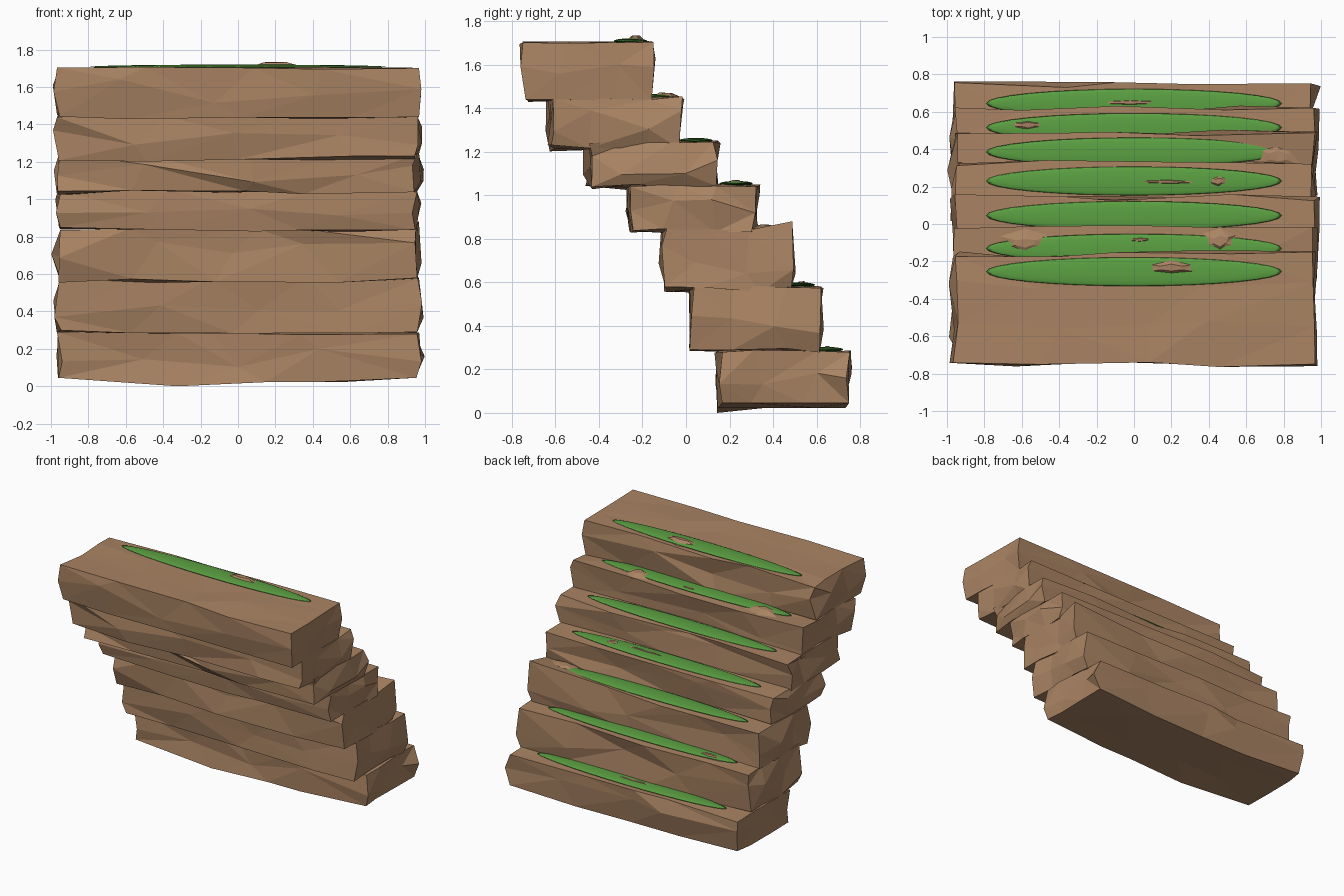
import bpy, bmesh, random
from mathutils import Vector

if "Cube" in bpy.data.objects:
    bpy.data.objects.remove(bpy.data.objects["Cube"])

random.seed(5)


def material(name, rgb):
    m = bpy.data.materials.new(name)
    m.diffuse_color = (*rgb, 1)
    m.use_nodes = True
    m.node_tree.nodes["Principled BSDF"].inputs["Base Color"].default_value = m.diffuse_color
    return m


earth = material("earth brown", (0.40, 0.23, 0.125))
green = material("moss green", (0.105, 0.355, 0.055))


def finish(bm, name, mat):
    bmesh.ops.recalc_face_normals(bm, faces=bm.faces)
    mesh = bpy.data.meshes.new(name)
    bm.to_mesh(mesh)
    bm.free()
    mesh.materials.append(mat)
    obj = bpy.data.objects.new(name, mesh)
    bpy.context.collection.objects.link(obj)
    return obj


def rough_block(name, y0, y1, z0, z1):
    """Box cut into a coarse grid, then roughened into chipped stone."""
    bm = bmesh.new()
    bmesh.ops.create_cube(bm, size=1)
    cuts = [(0, t) for t in (-0.25, 0.0, 0.25)]
    cuts += [(1, t) for t in (-0.18, 0.2)] + [(2, 0.0)]
    for axis, t in cuts:
        p = Vector((0, 0, 0))
        n = Vector((0, 0, 0))
        p[axis], n[axis] = t, 1
        bmesh.ops.bisect_plane(bm, geom=bm.verts[:] + bm.edges[:] + bm.faces[:],
                               plane_co=p, plane_no=n)
    for v in bm.verts:
        c = v.co.copy()
        outer = [abs(a) > 0.49 for a in c]
        side_x = 1 if c.x > 0 else -1
        side_y = 1 if c.y > 0 else -1
        v.co = (c.x * 1.91, (y0 + y1) / 2 + c.y * (y1 - y0),
                (z0 + z1) / 2 + c.z * (z1 - z0))
        # ends: middle row bulges, rims stay closer in
        if outer[0]:
            reach = (-0.015, 0.015) if outer[2] else (-0.025, 0.045)
            v.co.x += side_x * random.uniform(*reach)
        else:
            v.co.x += random.uniform(-0.16, 0.16)
        # front and back: chipped inwards, lower rim tucked under
        if outer[1]:
            reach = (-0.028, 0.01) if outer[2] else (-0.035, 0.012)
            v.co.y += side_y * random.uniform(*reach)
            if c.z < -0.4:
                v.co.y -= side_y * 0.008
        else:
            v.co.y += random.uniform(-0.04, 0.04)
        if not outer[2]:
            v.co.z += random.uniform(-0.07, 0.07)
        elif c.z > 0:
            v.co.z += random.uniform(-0.012, 0.004)
        else:
            v.co.z += random.uniform(-0.014, 0.016)
    bmesh.ops.triangulate(bm, faces=bm.faces)
    return finish(bm, name, earth)


def moss_patch(name, y, z):
    """Long, thin, flattened dome lying on a tread."""
    bm = bmesh.new()
    bmesh.ops.create_uvsphere(bm, u_segments=32, v_segments=12, radius=1)
    for v in bm.verts:
        v.co = (v.co.x * 0.79, y + v.co.y * 0.077, z + v.co.z * 0.012)
    obj = finish(bm, name, green)
    for p in obj.data.polygons:
        p.use_smooth = True


def stone_lump(name, x, y, half_x, half_y, z, rise):
    """Low irregular stone pyramid breaking through the moss."""
    bm = bmesh.new()
    bmesh.ops.create_cone(bm, cap_ends=True, segments=6, radius1=1, radius2=0.35,
                          depth=1)
    for v in bm.verts:
        wobble = random.uniform(0.8, 1.2)
        v.co = (x + v.co.x * half_x * wobble, y + v.co.y * half_y * wobble,
                z - 0.005 if v.co.z < 0 else z + rise * random.uniform(0.85, 1))
    bmesh.ops.triangulate(bm, faces=bm.faces)
    finish(bm, name, earth)


# back-to-front extent, height extent, moss centre, lumps (x, y, half sizes, rise)
steps = [
    (0.14, 0.75, 0.035, 0.288, 0.645, [(-0.02, 0.65, 0.27, 0.025, 0.019)]),
    (0.01, 0.625, 0.285, 0.585, 0.515, [(-0.57, 0.53, 0.13, 0.035, 0.02)]),
    (-0.115, 0.495, 0.565, 0.845, 0.385, [(0.77, 0.36, 0.14, 0.09, 0.02)]),
    (-0.275, 0.335, 0.838, 1.050, 0.230,
     [(0.18, 0.225, 0.30, 0.02, 0.02), (0.45, 0.23, 0.08, 0.05, 0.02)]),
    (-0.465, 0.15, 1.035, 1.248, 0.045, []),
    (-0.635, -0.01, 1.215, 1.450, -0.130,
     [(-0.58, -0.1, 0.15, 0.065, 0.02), (0.46, -0.09, 0.13, 0.08, 0.022),
      (0.03, -0.085, 0.10, 0.02, 0.018)]),
    (-0.755, -0.15, 1.440, 1.705, -0.255, [(0.2, -0.235, 0.18, 0.05, 0.03)]),
]
blocks = []
for i, (y0, y1, z0, z1, ym, lumps) in enumerate(steps, 1):
    blocks.append(rough_block(f"stone_step_{i}", y0, y1, z0, z1))
    moss_patch(f"moss_patch_{i}", ym, z1 + 0.003)
    for k, (x, y, hx, hy, rise) in enumerate(lumps, 1):
        stone_lump(f"stone_lump_{i}_{k}", x, y, hx, hy, z1, rise)

# raised back corner on the third step
for v in blocks[2].data.vertices:
    if v.co.z > 0.8 and v.co.x > 0.85 and v.co.y > 0.4:
        v.co.z = 0.88

# sagging underside of the lowest step
for v in blocks[0].data.vertices:
    if v.co.z < 0.08:
        v.co.z = 0.0 if (abs(v.co.x + 0.48) < 0.2 and v.co.y < 0.25) else \
            0.045 if abs(v.co.x) > 0.8 else 0.022
